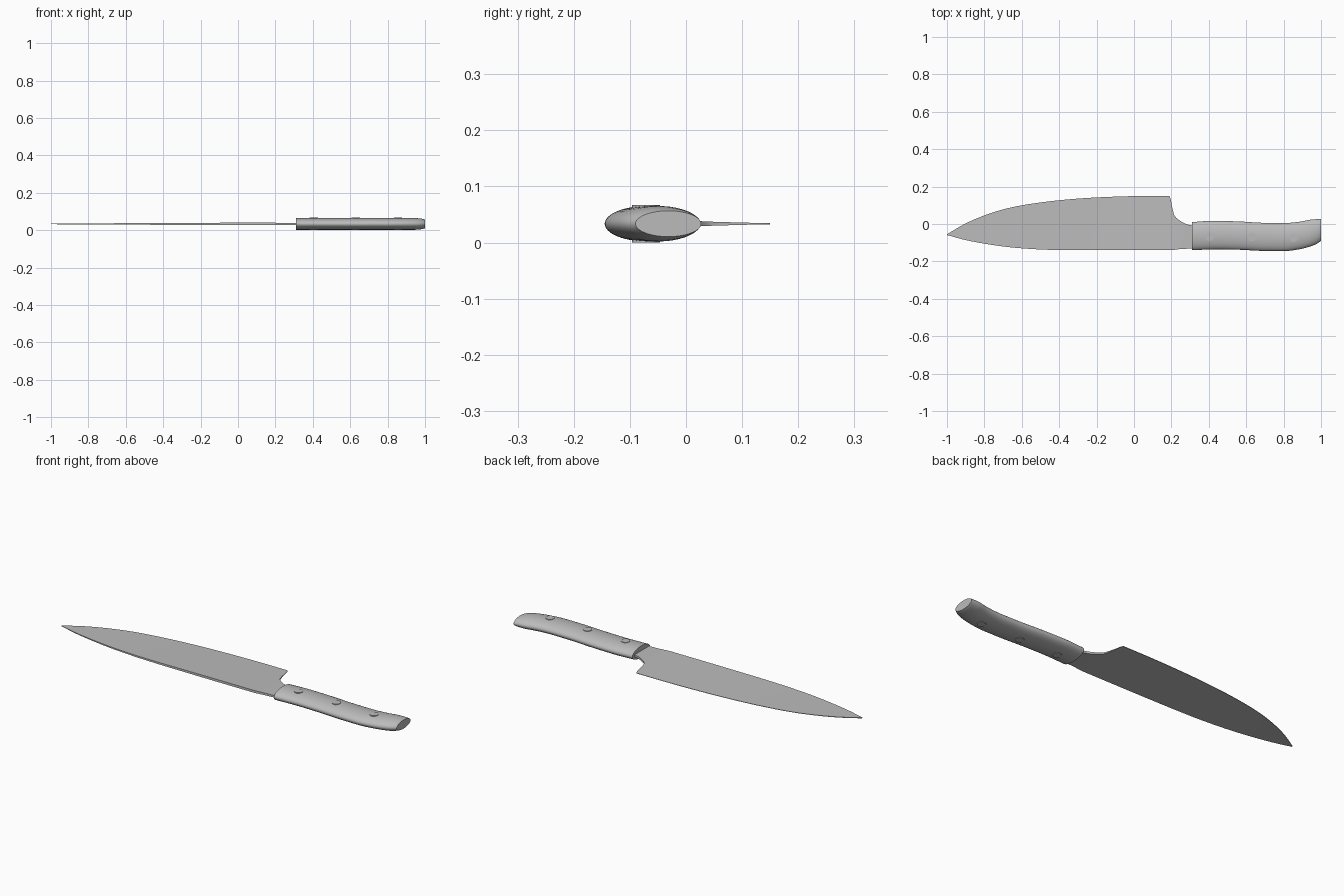
import bpy, bmesh, math

if "Cube" in bpy.data.objects:
    bpy.data.objects.remove(bpy.data.objects["Cube"])

ZC = 0.0335  # mid plane of the knife

grey = bpy.data.materials.new("satin_grey")
grey.diffuse_color = (0.5, 0.5, 0.5, 1)
grey.use_nodes = True
grey.node_tree.nodes["Principled BSDF"].inputs["Base Color"].default_value = grey.diffuse_color


def curve(pts, x):
    """Smooth monotone interpolation through (x, y) points."""
    n = len(pts)
    slopes = [(pts[i + 1][1] - pts[i][1]) / (pts[i + 1][0] - pts[i][0]) for i in range(n - 1)]
    tang = [slopes[0]]
    for a, b in zip(slopes, slopes[1:]):
        tang.append(2 * a * b / (a + b) if a * b > 0 else 0.0)
    tang.append(slopes[-1])
    for i in range(n - 1):
        x0, y0 = pts[i]
        x1, y1 = pts[i + 1]
        if x <= x1 or i == n - 2:
            h = x1 - x0
            t = min(max((x - x0) / h, 0), 1)
            return ((2*t**3 - 3*t*t + 1) * y0 + (t**3 - 2*t*t + t) * h * tang[i]
                    + (3*t*t - 2*t**3) * y1 + (t**3 - t*t) * h * tang[i + 1])


def loft(name, rings, angle=35):
    """Skin a list of closed rings and cap both ends."""
    bm = bmesh.new()
    loops = [[bm.verts.new(p) for p in r] for r in rings]
    n = len(loops[0])
    for a, b in zip(loops, loops[1:]):
        for i in range(n):
            j = (i + 1) % n
            bm.faces.new((a[i], a[j], b[j], b[i]))
    bm.faces.new(loops[0])
    bm.faces.new(loops[-1])
    bmesh.ops.recalc_face_normals(bm, faces=bm.faces)
    me = bpy.data.meshes.new(name)
    bm.to_mesh(me)
    bm.free()
    ob = bpy.data.objects.new(name, me)
    bpy.context.collection.objects.link(ob)
    finish(ob, angle)


def finish(ob, angle):
    ob.data.materials.append(grey)
    bpy.ops.object.select_all(action='DESELECT')
    ob.select_set(True)
    bpy.context.view_layer.objects.active = ob
    bpy.ops.object.shade_smooth_by_angle(angle=math.radians(angle))


# Blade with neck: wedge section, thick spine at -y, thin edge at +y
edge = [(-1, -0.055), (-0.9, 0.003), (-0.8, 0.046), (-0.7, 0.078), (-0.6, 0.1),
        (-0.4, 0.127), (-0.2, 0.142), (0, 0.149), (0.1, 0.15), (0.188, 0.15),
        (0.195, 0.138), (0.205, 0.085), (0.218, 0.043), (0.24, 0.022),
        (0.275, 0.002), (0.3, -0.006), (0.33, -0.01)]
spine = [(-1, -0.059), (-0.9, -0.086), (-0.8, -0.105), (-0.7, -0.12), (-0.6, -0.13),
         (-0.45, -0.138), (-0.3, -0.14), (0.19, -0.14), (0.25, -0.134), (0.33, -0.13)]
xs = [-1 + 1.18 * i / 48 for i in range(49)] + [0.188 + 0.142 * i / 30 for i in range(31)]
rings = []
for x in xs:
    y0, y1 = curve(spine, x), curve(edge, x)
    taper = min(1, 0.35 + 0.65 * (x + 1) / 0.9)
    neck = min(max((x - 0.2) / 0.06, 0), 1)
    ys = [y0 + (y1 - y0) * k / 4 for k in range(5)]
    hs = []
    for y in ys:
        h = (0.0062 - 0.0052 * (y + 0.14) / 0.29) * taper
        hs.append(h + (0.0055 - h) * neck)
    rings.append([(x, y, ZC + h) for y, h in zip(ys, hs)]
                 + [(x, y, ZC - h) for y, h in zip(ys[::-1], hs[::-1])])
loft("blade", rings)

# Handle: oval section swept along a gently waved outline with a flared butt
top = [(0.31, 0.01), (0.42, 0.017), (0.55, 0.014), (0.7, 0.006), (0.8, 0.005),
       (0.88, 0.011), (0.95, 0.024), (1, 0.027)]
low = [(0.31, -0.14), (0.45, -0.135), (0.55, -0.137), (0.7, -0.144), (0.8, -0.145),
       (0.88, -0.136), (0.94, -0.121), (0.975, -0.107), (1, -0.09)]
half = [(0.31, 0.0315), (0.94, 0.0315), (0.975, 0.029), (0.992, 0.026), (1, 0.023)]
rings = []
for x in [0.31 + 0.63 * i / 28 for i in range(29)] + [0.94 + 0.06 * i / 10 for i in range(1, 11)]:
    a, b, h = curve(low, x), curve(top, x), curve(half, x)
    rings.append([(x, (a + b) / 2 + (b - a) / 2 * math.cos(t), ZC + h * math.sin(t))
                  for t in (math.tau * k / 48 for k in range(48))])
loft("handle", rings)

# Three rivets passing through the handle
for i, (x, y) in enumerate([(0.405, -0.068), (0.63, -0.07), (0.855, -0.074)]):
    bpy.ops.mesh.primitive_cylinder_add(vertices=32, radius=0.022, depth=2 * ZC,
                                        location=(x, y, ZC))
    rivet = bpy.context.object
    rivet.name = f"rivet_{i + 1}"
    finish(rivet, 30)
